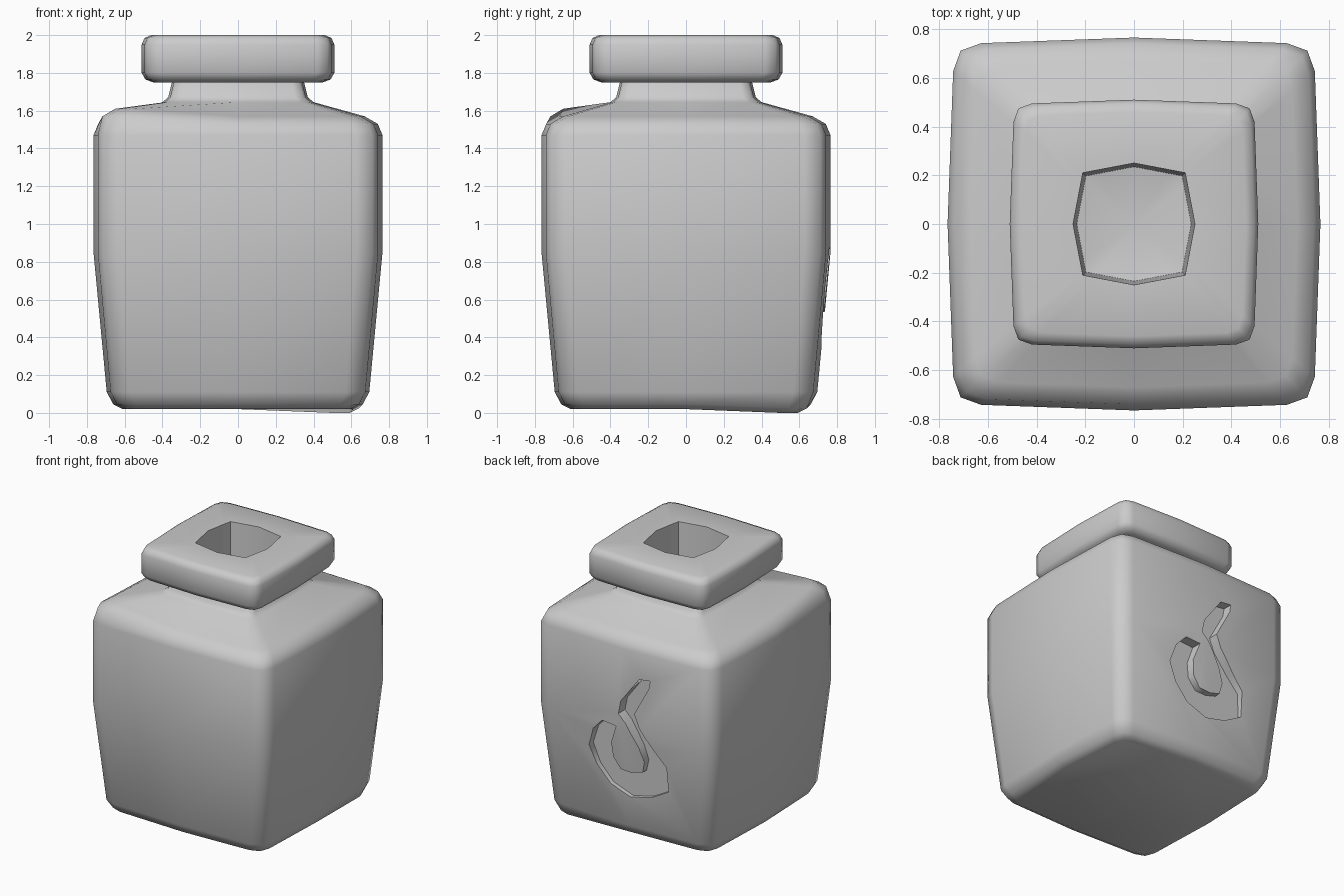
import bpy, bmesh, math

cube = bpy.data.objects.get("Cube")
if cube:
    bpy.data.objects.remove(cube, do_unlink=True)

stone = bpy.data.materials.new("plain_grey")
stone.use_nodes = True
GREY = (0.6, 0.6, 0.6, 1)
stone.diffuse_color = GREY
stone.node_tree.nodes["Principled BSDF"].inputs["Base Color"].default_value = GREY

# Quarter sections: rounded square with bulging sides, and a sharp-cornered one
ROUNDED = [(1, 0), (0.97, 0.82), (0.93, 0.93), (0.82, 0.97)]
SHARP = [(1, 0), (0.88, 0.63), (0.84, 0.84), (0.63, 0.88)]


def make_object(name, bm):
    bmesh.ops.recalc_face_normals(bm, faces=bm.faces)
    mesh = bpy.data.meshes.new(name)
    bm.to_mesh(mesh)
    bm.free()
    mesh.materials.append(stone)
    obj = bpy.data.objects.new(name, mesh)
    bpy.context.collection.objects.link(obj)
    return obj


def ring(bm, half, z, section):
    verts = []
    for turn in range(4):
        c, s = round(math.cos(turn * math.pi / 2)), round(math.sin(turn * math.pi / 2))
        for u, v in section:
            x, y = half * (u * c - v * s), half * (u * s + v * c)
            lift = 0
            # Hand-made wobble: one raised shoulder corner, one dropped foot corner
            if 1.5 < z < 1.6 and x < -0.4 and y < -0.4:
                lift = 0.04
            elif z < 0.05 and x > 0.3 and y > 0.3:
                lift = -0.02
            verts.append(bm.verts.new((x, y, z + lift)))
    return verts


# Jar: outer wall, shoulder, neck, thick rim and the opening as one skin
outside = [(0.61, 0.02), (0.66, 0.045), (0.695, 0.11), (0.765, 0.85), (0.765, 1.47),
           (0.74, 1.53), (0.67, 1.57), (0.40, 1.645), (0.37, 1.67), (0.35, 1.75),
           (0.45, 1.75), (0.49, 1.765), (0.51, 1.80), (0.51, 1.95), (0.495, 1.985),
           (0.46, 2.0)]
opening = [(0.25, 2.0), (0.235, 1.62)]
bm = bmesh.new()
rings = [ring(bm, h, z, ROUNDED) for h, z in outside]
rings += [ring(bm, h, z, SHARP) for h, z in opening]
for low, high in zip(rings, rings[1:]):
    n = len(low)
    for i in range(n):
        j = (i + 1) % n
        bm.faces.new((low[i], low[j], high[j], high[i]))
bm.faces.new(rings[0])
floor_mid = bm.verts.new((0, 0, 1.58))
for i, v in enumerate(rings[-1]):
    bm.faces.new((v, rings[-1][(i + 1) % len(rings[-1])], floor_mid))
jar = make_object("jar", bm)

# Carved hook-shaped groove on the back, as x and z of its outline
outline = [(-0.14, 1.27), (-0.23, 1.28), (-0.22, 1.22), (-0.10, 1.0), (-0.14, 0.9),
           (-0.25, 0.76), (-0.35, 0.65), (-0.355, 0.46), (-0.21, 0.38), (-0.04, 0.34),
           (0.125, 0.40), (0.235, 0.52), (0.295, 0.655), (0.25, 0.795), (0.17, 0.88),
           (0.05, 0.87), (0.1, 0.73), (0.09, 0.62), (0.03, 0.54), (-0.06, 0.535),
           (-0.15, 0.56), (-0.17, 0.645), (-0.13, 0.75), (-0.03, 0.91), (0.03, 0.97),
           (0.01, 1.07)]
bm = bmesh.new()
face = bm.faces.new([bm.verts.new((x, 0.685, z)) for x, z in outline])
new = bmesh.ops.extrude_face_region(bm, geom=[face])["geom"]
bmesh.ops.translate(bm, vec=(0, 0.2, 0), verts=[g for g in new if isinstance(g, bmesh.types.BMVert)])
cutter = make_object("groove_cutter", bm)
cutter.hide_render = True

carve = jar.modifiers.new("carved_groove", "BOOLEAN")
carve.operation = "DIFFERENCE"
carve.solver = "EXACT"
carve.object = cutter
bpy.ops.object.select_all(action="DESELECT")
bpy.context.view_layer.objects.active = jar
jar.select_set(True)
bpy.ops.object.modifier_apply(modifier=carve.name)
bpy.data.objects.remove(cutter, do_unlink=True)

# Soft bevels, crisp opening and groove
bpy.ops.object.shade_smooth_by_angle(angle=math.radians(50))
